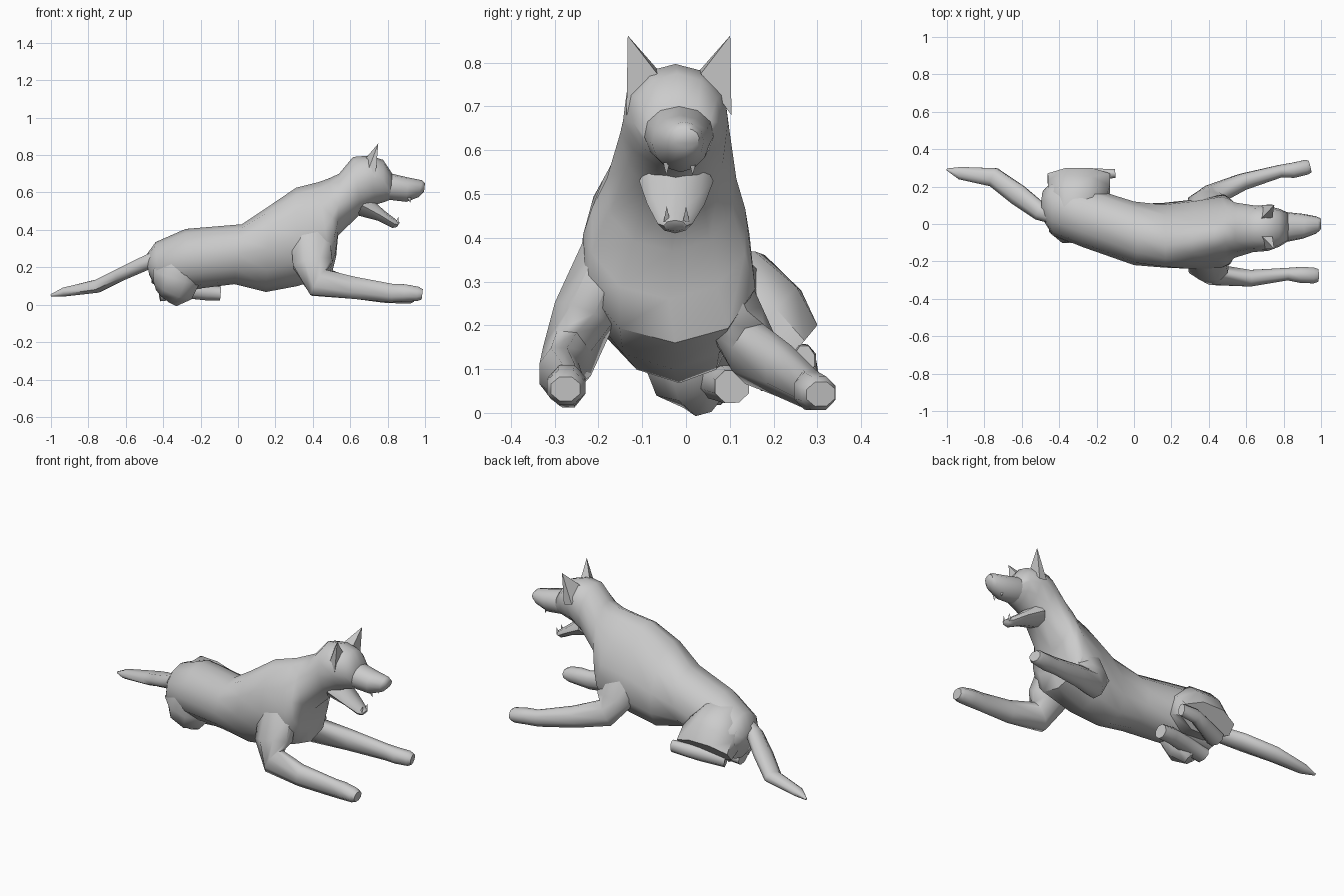
import bpy, bmesh, math
from mathutils import Vector


def finish(name, bm, angle=55):
    bmesh.ops.recalc_face_normals(bm, faces=bm.faces)
    me = bpy.data.meshes.new(name)
    bm.to_mesh(me)
    bm.free()
    ob = bpy.data.objects.new(name, me)
    bpy.context.collection.objects.link(ob)
    bpy.ops.object.select_all(action='DESELECT')
    ob.select_set(True)
    bpy.context.view_layer.objects.active = ob
    bpy.ops.object.shade_smooth_by_angle(angle=math.radians(angle))
    return ob


def skin(name, rings):
    bm = bmesh.new()
    loops = [[bm.verts.new(p) for p in ring] for ring in rings]
    n = len(loops[0])
    for a, b in zip(loops, loops[1:]):
        for i in range(n):
            j = (i + 1) % n
            bm.faces.new((a[i], a[j], b[j], b[i]))
    bm.faces.new(loops[0])
    bm.faces.new(loops[-1])
    return finish(name, bm)


def trunk(name, sections, n=12):
    # section: top x, top z, bottom x, bottom z, centre y, half width, taper, roll
    rings = []
    for tx, tz, bx, bz, y, w, k, roll in sections:
        c = Vector(((tx + bx) / 2, y, (tz + bz) / 2))
        up = Vector(((tx - bx) / 2, -roll, (tz - bz) / 2))
        ring = []
        for i in range(n):
            a = 2 * math.pi * i / n
            v = math.sin(a)
            ring.append(c + up * v + Vector((0, w * math.cos(a) * (1 - k * v), 0)))
        rings.append(ring)
    return skin(name, rings)


def limb(name, pts, n=8, ref=(0, 1, 0)):
    # point: x, y, z, radius along ref, radius across
    P = [Vector(p[:3]) for p in pts]
    rings = []
    for i, p in enumerate(pts):
        t = (P[min(i + 1, len(P) - 1)] - P[max(i - 1, 0)]).normalized()
        s = Vector(ref)
        s = (s - t * s.dot(t)).normalized()
        u = t.cross(s)
        rings.append([P[i] + s * p[3] * math.cos(a) + u * p[4] * math.sin(a)
                      for a in (2 * math.pi * (k + .5) / n for k in range(n))])
    return skin(name, rings)


def spike(name, base, tip):
    bm = bmesh.new()
    b = [bm.verts.new(p) for p in base]
    t = bm.verts.new(tip)
    for i in range(len(b)):
        bm.faces.new((b[i], b[(i + 1) % len(b)], t))
    bm.faces.new(b)
    return finish(name, bm, 30)


# Torso, neck and skull
trunk("body", [
    (-.495, .26, -.475, .16, .10, .08, 0, 0),
    (-.44, .335, -.43, .07, .085, .145, 0, 0),
    (-.28, .405, -.26, .08, .04, .165, 0, 0),
    (.02, .43, -.02, .11, -.05, .17, 0, .02),
    (.17, .53, .15, .068, -.065, .168, .1, .05),
    (.31, .625, .32, .10, -.06, .18, .25, .03),
    (.43, .655, .50, .16, -.045, .19, .35, .02),
    (.485, .675, .525, .26, -.04, .175, .3, 0),
    (.54, .70, .535, .37, -.033, .148, .2, 0),
    (.615, .79, .66, .49, -.025, .125, 0, 0),
    (.70, .797, .735, .535, -.024, .120, -.15, 0),
    (.775, .775, .785, .55, -.02, .100, -.1, 0),
    (.825, .70, .815, .562, -.016, .078, -.1, 0)])

# Upper muzzle with flat palate
trunk("muzzle", [
    (.76, .72, .74, .56, -.018, .07, 0, 0),
    (.825, .70, .815, .56, -.016, .079, -.1, 0),
    (.91, .68, .90, .55, -.012, .066, -.1, 0),
    (.985, .665, .965, .575, -.005, .046, 0, 0),
    (1.0, .65, .995, .605, 0, .03, 0, 0)], 12)

# Open lower jaw
trunk("lower_jaw", [
    (.70, .58, .63, .48, -.022, .085, -.1, 0),
    (.78, .505, .745, .45, -.023, .066, -.2, 0),
    (.845, .455, .825, .41, -.025, .04, -.2, 0),
    (.865, .44, .85, .415, -.025, .026, 0, 0)], 8)

# Ears and teeth on both sides of the head
for side, label in ((-1, "right"), (1, "left")):
    c = -.016
    spike(label + "_ear", [(.68, c + side * .045, .78), (.74, c + side * .05, .775),
                           (.735, c + side * .12, .68), (.685, c + side * .118, .69)],
          (.75, c + side * .117, .862))
    for part, x, y, z, h in (("upper", .915, .030, .572, -.03), ("lower", .85, .022, .437, .035)):
        y = -.015 + side * y - (.007 if part == "lower" else 0)
        spike(f"{label}_{part}_tooth", [(x - .01, y - .007, z), (x + .01, y - .007, z),
                                        (x, y + .008, z)], (x + .008, y, z + h))

# Front legs stretched forward
limb("right_front_leg", [
    (.36, -.08, .54, .05, .08), (.385, -.165, .38, .072, .11), (.40, -.235, .22, .075, .115),
    (.43, -.272, .118, .06, .085), (.62, -.29, .09, .048, .064), (.82, -.268, .062, .036, .054),
    (.89, -.272, .063, .046, .05), (.96, -.275, .058, .046, .042), (.985, -.275, .055, .036, .03)])
limb("left_front_leg", [
    (.36, -.02, .50, .05, .08), (.395, .06, .34, .066, .11), (.39, .115, .21, .07, .11),
    (.42, .155, .135, .06, .08), (.58, .225, .095, .048, .062), (.78, .282, .055, .036, .048),
    (.85, .287, .05, .044, .046), (.92, .303, .045, .043, .042), (.94, .308, .043, .036, .03)])

# Hind legs folded under the hips
limb("left_thigh", [
    (-.33, .03, .25, .12, .12), (-.31, .12, .235, .165, .15),
    (-.295, .19, .19, .18, .125), (-.295, .25, .14, .18, .085)], 8, (1, 0, 0))
limb("left_hind_foot", [
    (-.40, .19, .09, .05, .045), (-.27, .24, .11, .04, .045),
    (-.20, .265, .12, .035, .04), (-.10, .27, .12, .025, .036)])
limb("right_thigh", [
    (-.30, .0, .24, .09, .11), (-.33, .0, .15, .11, .14),
    (-.345, .02, .085, .10, .12), (-.38, .04, .04, .05, .075)])
limb("right_hind_foot", [
    (-.42, .06, .055, .05, .04), (-.27, .07, .075, .05, .045),
    (-.17, .10, .065, .045, .045), (-.095, .105, .06, .042, .04)])

# Tail trailing behind
limb("tail", [
    (-.44, .05, .245, .05, .045), (-.50, .065, .22, .05, .042), (-.62, .155, .165, .06, .038),
    (-.75, .25, .10, .055, .038), (-.93, .272, .068, .036, .026), (-1.0, .292, .05, .006, .006)], 8)
